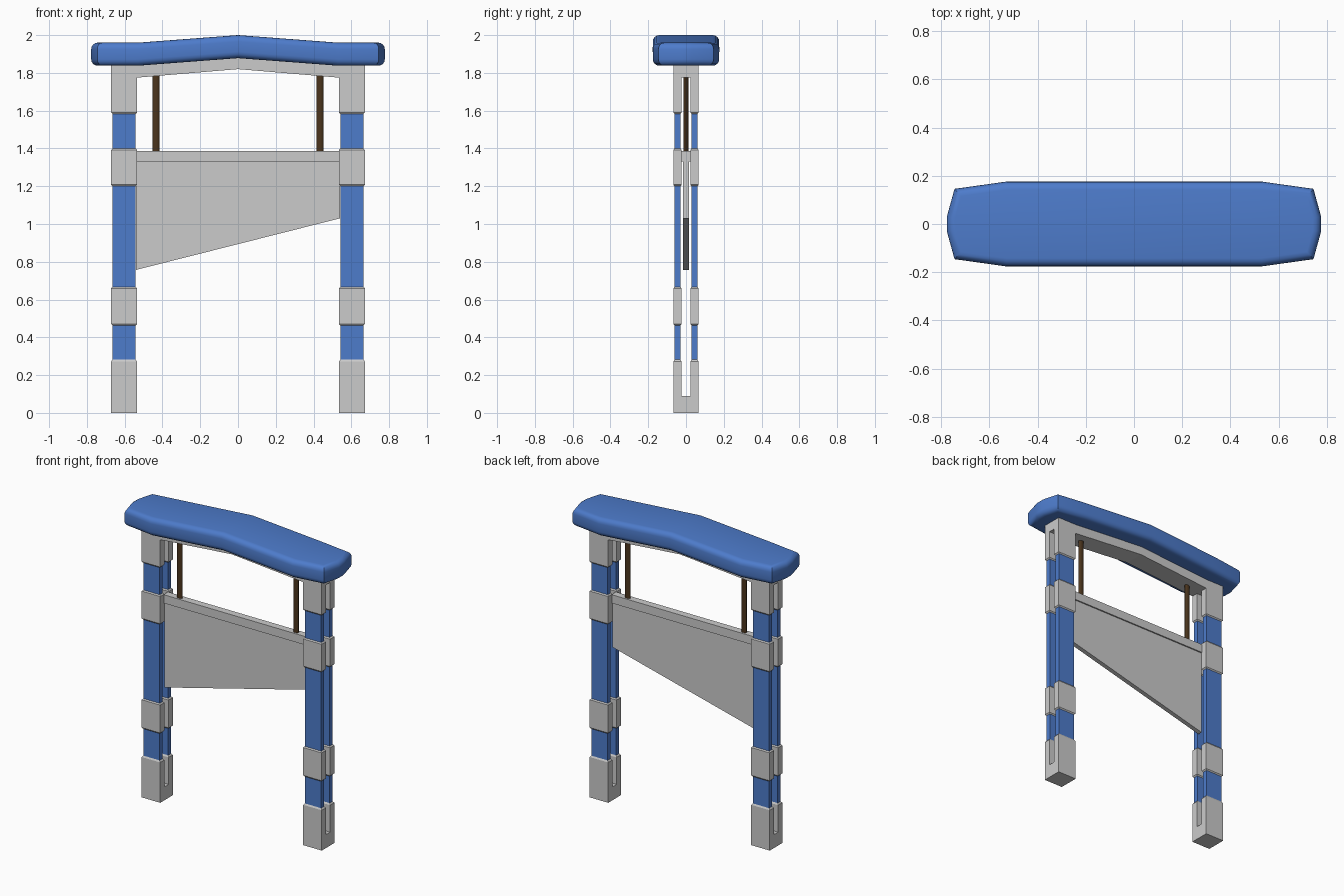
import bpy, bmesh

if "Cube" in bpy.data.objects:
    bpy.data.objects.remove(bpy.data.objects["Cube"])

def material(name, col):
    m = bpy.data.materials.new(name)
    m.diffuse_color = (*col, 1)
    m.use_nodes = True
    m.node_tree.nodes["Principled BSDF"].inputs["Base Color"].default_value = m.diffuse_color
    return m

BLUE = material("blue paint", (0.075, 0.2, 0.6))
BROWN = material("brown rope", (0.07, 0.035, 0.012))

def finish(bm, name, mat=None):
    bmesh.ops.recalc_face_normals(bm, faces=bm.faces)
    me = bpy.data.meshes.new(name)
    bm.to_mesh(me)
    bm.free()
    ob = bpy.data.objects.new(name, me)
    bpy.context.collection.objects.link(ob)
    if mat:
        me.materials.append(mat)
    return ob

def loft(bm, rings):
    rows = [[bm.verts.new(p) for p in r] for r in rings]
    n = len(rows[0])
    for a, b in zip(rows, rows[1:]):
        for i in range(n):
            j = (i + 1) % n
            bm.faces.new((a[i], a[j], b[j], b[i]))
    bm.faces.new(rows[0])
    bm.faces.new(rows[-1])

def prism(name, pts, hy):
    bm = bmesh.new()
    loft(bm, [[(x, y, z) for x, z in pts] for y in (-hy, hy)])
    return finish(bm, name)

X0, X1, Y0, Y1 = 0.534, 0.672, 0.023, 0.067   # one slat of a slotted post

def slats(bm, side, stations):
    """A front and back slat; stations are (z, inset)."""
    for s in (-1, 1):
        rings = []
        for z, d in stations:
            x0, x1, y0, y1 = X0 + d, X1 - d, Y0 + d * .7, Y1 - d * .7
            rings.append([(side * x, s * y, z) for x, y in
                          ((x0, y0), (x1, y0), (x1, y1), (x0, y1))])
        loft(bm, rings)

# slotted posts: blue slats with grey collars
D, C = 0.008, 0.008
for side, label in ((-1, "left"), (1, "right")):
    bm = bmesh.new()
    for a, b in ((0.28, 0.465), (0.665, 1.2), (1.4, 1.585)):
        slats(bm, side, [(a, D), (b, D)])
    finish(bm, label + "_post_slats", BLUE)
    bm = bmesh.new()
    slats(bm, side, [(0.09, 0), (0.28 - C, 0), (0.282, D)])
    for a, b in ((0.463, 0.667), (1.2, 1.4)):
        slats(bm, side, [(a, D), (a + C, 0), (b - C, 0), (b, D)])
    slats(bm, side, [(1.583, D), (1.583 + C, 0), (1.775, 0)])
    finish(bm, label + "_post_collars")
    prism(label + "_post_foot", [(side * X0, 0), (side * X1, 0),
                                 (side * X1, 0.09), (side * X0, 0.09)], Y1)

# arched top beam
prism("top_beam", [(-X1, 1.775), (-X0, 1.775), (0, 1.82), (X0, 1.775), (X1, 1.775),
                   (X1, 1.845), (X0, 1.845), (0, 1.885), (-X0, 1.845), (-X1, 1.845)], Y1)

# blade and its carrier bar
prism("blade", [(-0.54, 0.757), (0.54, 1.03), (0.54, 1.335), (-0.54, 1.335)], 0.015)
prism("blade_bar", [(-0.54, 1.33), (0.54, 1.33), (0.54, 1.387), (-0.54, 1.387)], 0.024)

# hanging ropes
for side, label in ((-1, "left"), (1, "right")):
    bpy.ops.mesh.primitive_cylinder_add(vertices=16, radius=1, depth=0.42,
                                        location=(side * 0.434, 0, 1.59))
    ob = bpy.context.object
    ob.name = label + "_rope"
    ob.scale = (0.019, 0.0125, 1)
    bpy.ops.object.transform_apply(location=False, rotation=False, scale=True)
    ob.data.materials.append(BROWN)
    bpy.ops.object.shade_smooth_by_angle()

# padded cap: bent slab with rounded rims
half = [(-0.777, 0.03), (-0.745, 0.146), (-0.53, 0.176), (0, 0.176),
        (0.53, 0.176), (0.745, 0.146), (0.777, 0.03)]
bm = bmesh.new()
rows = []
for x, y in half:
    lift = 0.04 * max(0, 1 - abs(x) / 0.53)
    rows.append([(x, -y, 1.838 + lift), (x, y, 1.838 + lift),
                 (x, y, 1.96 + lift), (x, -y, 1.96 + lift)])
loft(bm, rows)
bmesh.ops.recalc_face_normals(bm, faces=bm.faces)
rim = [e for e in bm.edges if len(e.link_faces) == 2
       and abs(e.verts[0].co.z - e.verts[1].co.z) < 0.1
       and sum(abs(f.normal.z) > 0.7 for f in e.link_faces) == 1]
bmesh.ops.bevel(bm, geom=rim, offset=0.034, segments=4, profile=0.5, affect='EDGES')
cap = finish(bm, "padded_cap", BLUE)
bpy.ops.object.select_all(action='DESELECT')
bpy.context.view_layer.objects.active = cap
cap.select_set(True)
bpy.ops.object.shade_smooth_by_angle(angle=0.6)
